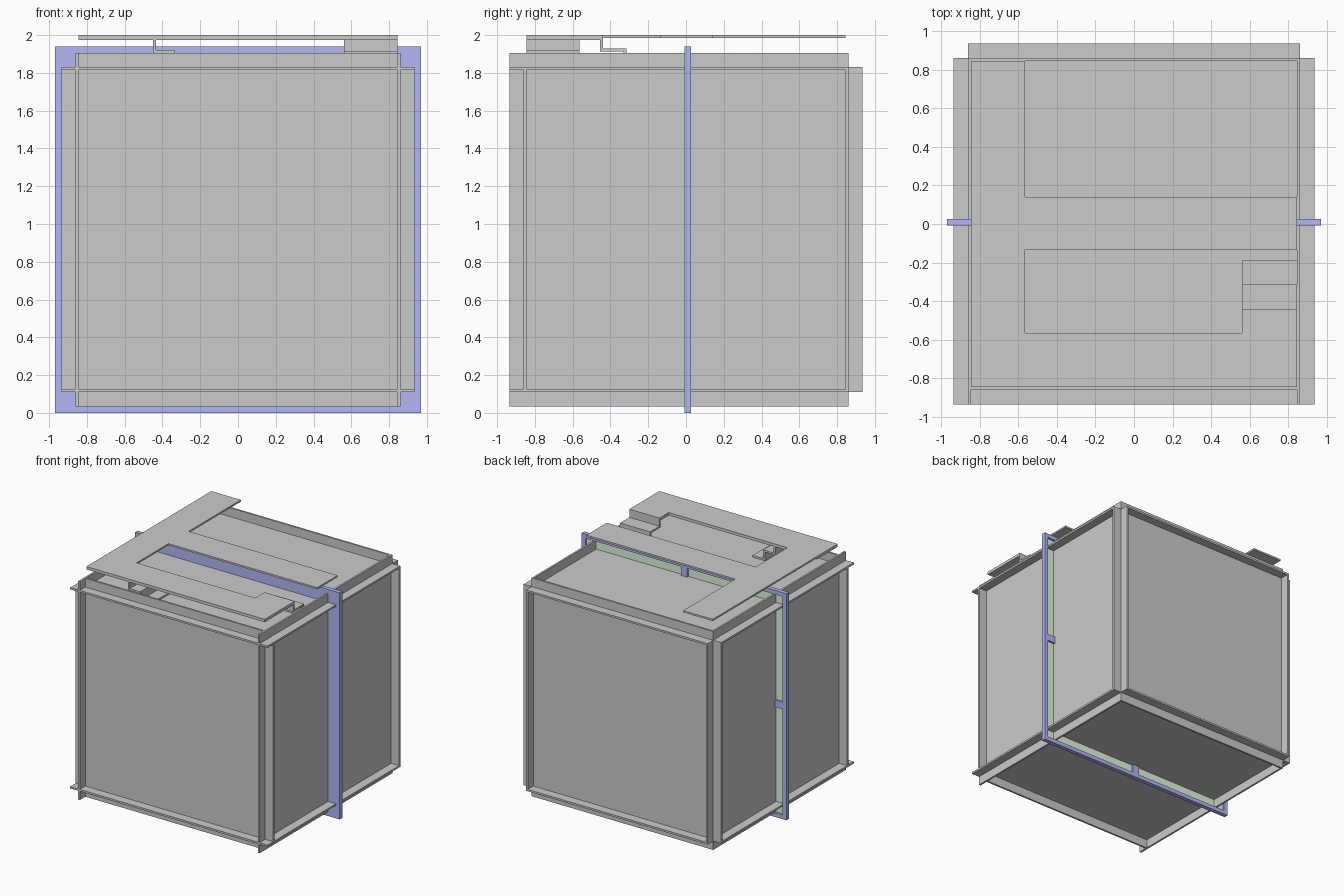
import bpy, bmesh
from mathutils import Vector

if "Cube" in bpy.data.objects:
    bpy.data.objects.remove(bpy.data.objects["Cube"])

ZC = 0.97            # centre height of the box
IN, OUT = 0.86, 0.935  # outer face of the walls / reach of their flanges
T = 0.016            # sheet thickness


def material(name, rgb):
    m = bpy.data.materials.new(name)
    m.diffuse_color = (*rgb, 1)
    m.use_nodes = True
    m.node_tree.nodes["Principled BSDF"].inputs["Base Color"].default_value = m.diffuse_color
    return m


BLUE = material("blue", (0.46, 0.47, 0.91))
GREEN = material("pale_green", (0.75, 0.92, 0.73))


def sheet(name, outline, axis, lo, hi, mat=None):
    """Extrude a 2D outline along an axis from lo to hi."""
    def place(p, d):
        a, b = p
        return {"x": (d, a, b), "y": (a, d, b), "z": (a, b, d)}[axis]
    bm = bmesh.new()
    face = bm.faces.new([bm.verts.new(place(p, lo)) for p in outline])
    ext = bmesh.ops.extrude_face_region(bm, geom=[face])
    new = [v for v in ext["geom"] if isinstance(v, bmesh.types.BMVert)]
    shift = Vector(place((0, 0), hi - lo))
    bmesh.ops.translate(bm, verts=new, vec=shift)
    bmesh.ops.recalc_face_normals(bm, faces=bm.faces)
    me = bpy.data.meshes.new(name)
    bm.to_mesh(me)
    bm.free()
    ob = bpy.data.objects.new(name, me)
    bpy.context.collection.objects.link(ob)
    if mat:
        me.materials.append(mat)
    return ob


def rect(a0, a1, b0, b1):
    return [(a0, b0), (a1, b0), (a1, b1), (a0, b1)]


def ring(name, outer, inner, y0, y1, mat):
    """Square ring in the xz plane, made of four mitred bars."""
    def corners(r):
        return [(-r, ZC - r), (r, ZC - r), (r, ZC + r), (-r, ZC + r)]
    o, i = corners(outer), corners(inner)
    for k in range(4):
        n = (k + 1) % 4
        sheet(f"{name}_{k + 1}", [o[k], o[n], i[n], i[k]], "y", y0, y1, mat)


# Wall outlines: front and back walls notched at four corners,
# the others only notched at the two back corners
plus = [(-IN, -OUT), (IN, -OUT), (IN, -IN), (OUT, -IN), (OUT, IN), (IN, IN),
        (IN, OUT), (-IN, OUT), (-IN, IN), (-OUT, IN), (-OUT, -IN), (-IN, -IN)]
back_notched = [(-OUT, -OUT), (OUT, -OUT), (OUT, IN), (IN, IN),
                (IN, OUT), (-IN, OUT), (-IN, IN), (-OUT, IN)]

for name, s in (("low", -1), ("high", 1)):
    lo, hi = sorted((s * IN, s * (IN - T)))
    sheet(f"y_wall_{name}", [(a, b + ZC) for a, b in plus], "y", lo, hi)
    sheet(f"x_wall_{name}", [(b, a + ZC) for a, b in back_notched], "x", lo, hi)
    sheet(f"z_wall_{name}", back_notched, "z", lo + ZC, hi + ZC)

# Blue band round the middle: web, raised rim, green inlays and studs
ring("band_web", 0.955, 0.85, -0.009, 0.005, BLUE)
ring("band_rim", 0.97, 0.935, -0.009, 0.027, BLUE)
ring("band_inlay", 0.937, 0.85, 0.004, 0.009, GREEN)
for s in (-1, 1):
    a, b = sorted((s * 0.85, s * 0.95))
    sheet("band_side_stud", rect(a, b, ZC - 0.03, ZC + 0.03), "y", -0.008, 0.026, BLUE)
    sheet("band_cross_stud", rect(-0.03, 0.03, ZC + a, ZC + b), "y", -0.008, 0.026, BLUE)

# Raised deck: spine with middle arm, and a thicker front arm
E, C, TOP = 0.845, -0.565, 2.0
sheet("deck", [(-E, C), (C, C), (C, -0.135), (E, -0.135), (E, 0.14),
               (C, 0.14), (C, E), (-E, E)], "z", 1.985, TOP)
sheet("deck_front_arm", [(-E, -E), (E, -E), (E, -0.44), (0.56, -0.44),
                         (0.56, C), (-E, C)], "z", 1.975, TOP)


def stairs(x0, run, mid):
    """Profile of a bent sheet stepping down twice to the box lid."""
    x1, x2, z0 = x0 + run, x0 + 2 * run, ZC + IN
    return [(x0 - T, 1.976), (x0, 1.976), (x0, mid), (x1, mid), (x1, z0 + T),
            (x2, z0 + T), (x2, z0), (x1 - T, z0), (x1 - T, mid - T),
            (x0 - T, mid - T)]


# Bent legs holding the deck
sheet("left_leg", stairs(-0.435, 0.1, 1.92), "y", -E, C)
sheet("right_leg", stairs(-0.44, 0.126, 1.93), "x", 0.56, E)
